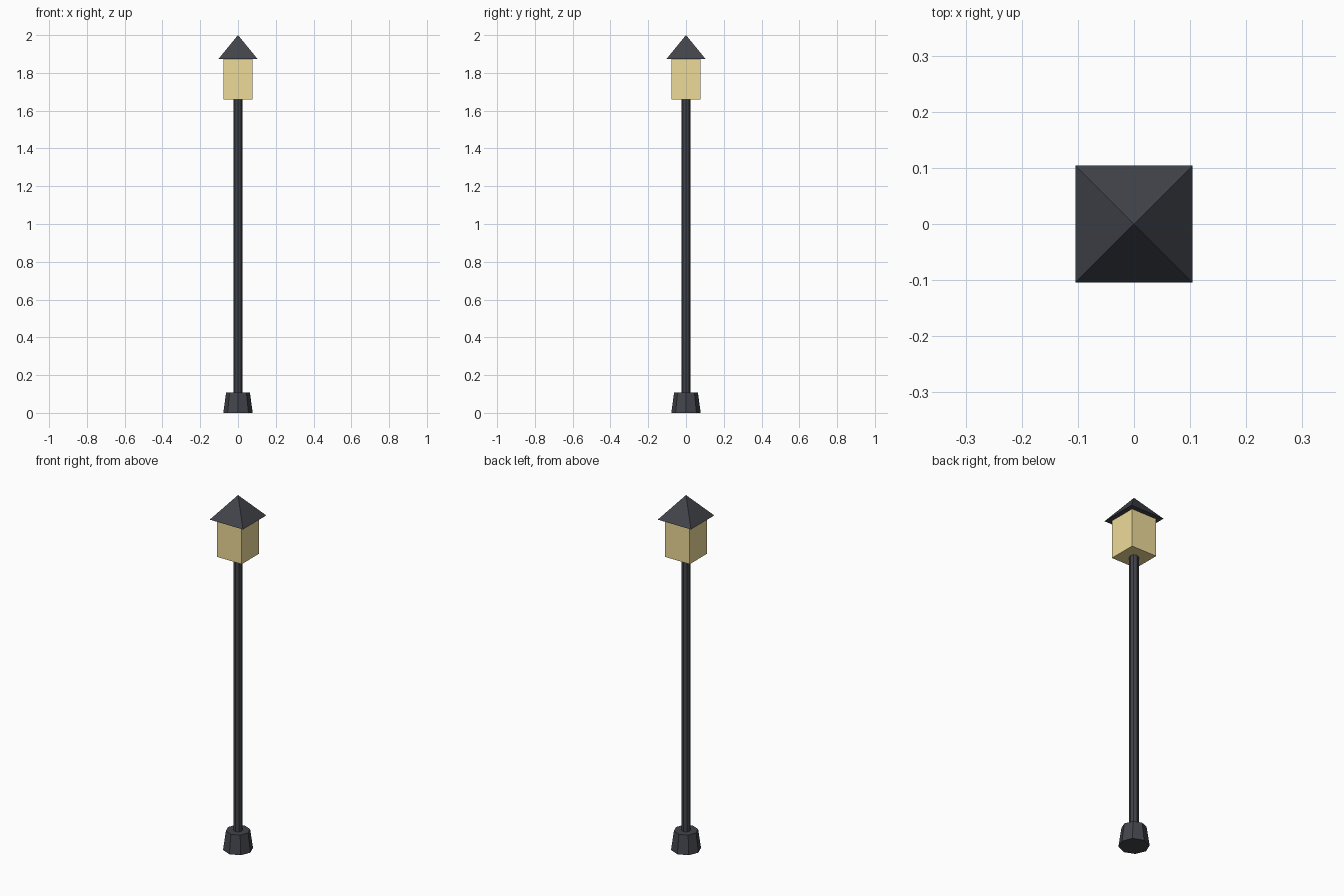
import bpy
from math import pi, sqrt

if "Cube" in bpy.data.objects:
    bpy.data.objects.remove(bpy.data.objects["Cube"])


def material(name, rgb):
    m = bpy.data.materials.new(name)
    m.diffuse_color = (*rgb, 1)
    m.use_nodes = True
    m.node_tree.nodes["Principled BSDF"].inputs["Base Color"].default_value = m.diffuse_color
    return m


iron = material("dark_iron", (0.055, 0.058, 0.07))
glass = material("warm_glass", (0.85, 0.70, 0.32))


def prism(name, sides, r_bottom, r_top, z0, z1, mat, turn=0.0):
    """Flat-faced tapered prism between two heights."""
    bpy.ops.mesh.primitive_cone_add(vertices=sides, radius1=r_bottom, radius2=r_top,
                                    depth=z1 - z0, location=(0, 0, (z0 + z1) / 2),
                                    rotation=(0, 0, turn))
    ob = bpy.context.object
    ob.name = name
    ob.data.materials.append(mat)
    return ob


# Flared octagonal foot and slim post
prism("base", 8, 0.078, 0.063, 0, 0.107, iron)
prism("post", 8, 0.024, 0.024, 0.107, 1.66, iron)

# Square lantern box and overhanging pyramid roof
prism("lantern", 4, 0.078 * sqrt(2), 0.078 * sqrt(2), 1.66, 1.873, glass, pi / 4)
prism("roof", 4, 0.104 * sqrt(2), 0, 1.873, 2.0, iron, pi / 4)
